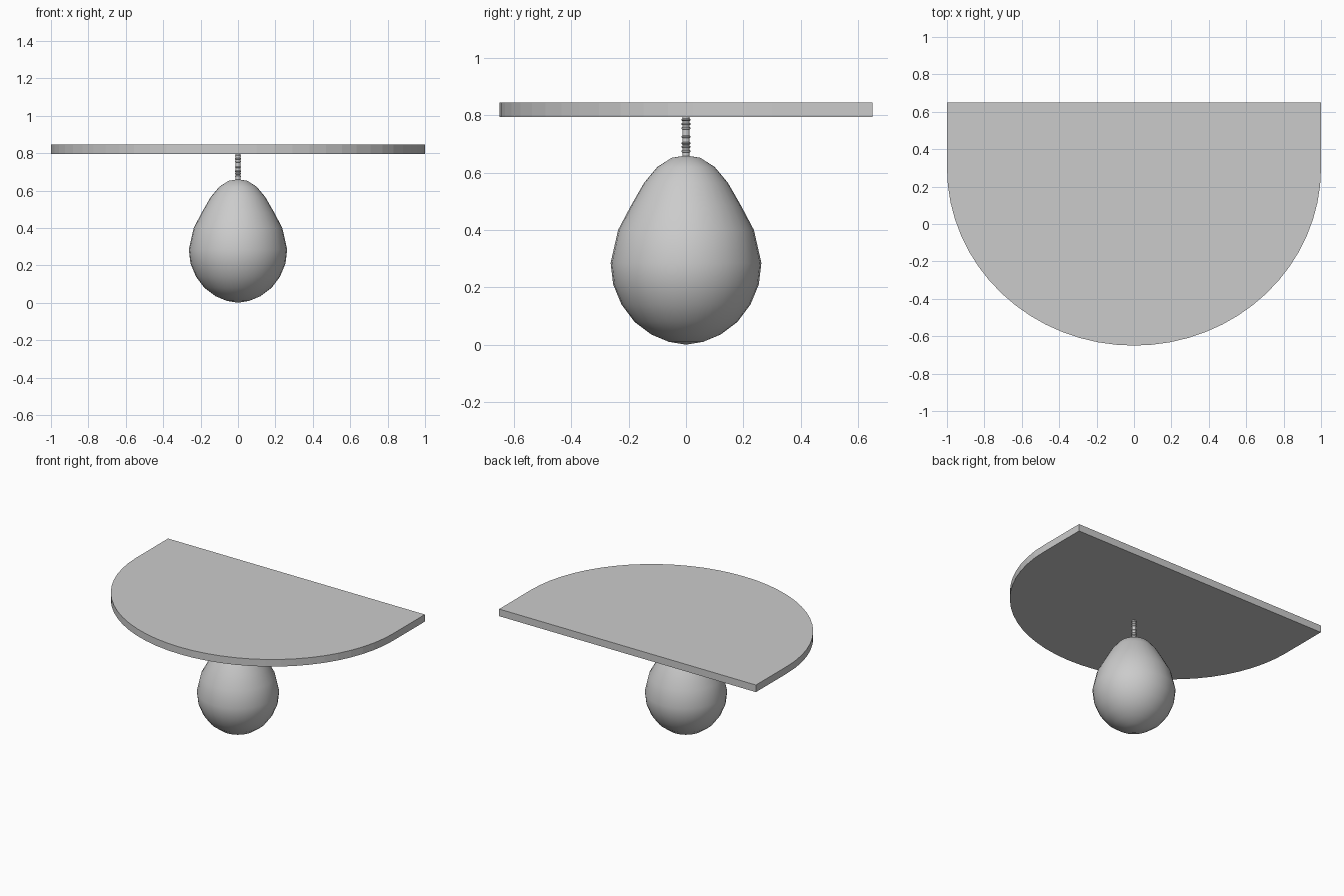
import bpy, bmesh, math

if "Cube" in bpy.data.objects:
    bpy.data.objects.remove(bpy.data.objects["Cube"], do_unlink=True)

grey = bpy.data.materials.new("plain grey")
grey.use_nodes = True
colour = (0.6, 0.6, 0.6, 1)
grey.diffuse_color = colour
grey.node_tree.nodes["Principled BSDF"].inputs["Base Color"].default_value = colour


def finish(name, bm, angle=None):
    """Turn a bmesh into a named, coloured object."""
    bmesh.ops.recalc_face_normals(bm, faces=bm.faces)
    mesh = bpy.data.meshes.new(name)
    bm.to_mesh(mesh)
    bm.free()
    mesh.materials.append(grey)
    obj = bpy.data.objects.new(name, mesh)
    bpy.context.collection.objects.link(obj)
    if angle:
        bpy.ops.object.select_all(action="DESELECT")
        obj.select_set(True)
        bpy.context.view_layer.objects.active = obj
        bpy.ops.object.shade_smooth_by_angle(angle=math.radians(angle))
    return obj


def lathe(name, profile, sides, angle):
    """Revolve (radius, height) points about the z axis."""
    bm = bmesh.new()
    verts = [bm.verts.new((r, 0, z)) for r, z in profile]
    edges = [bm.edges.new(pair) for pair in zip(verts, verts[1:])]
    bmesh.ops.spin(bm, geom=verts + edges, cent=(0, 0, 0), axis=(0, 0, 1),
                   angle=math.tau, steps=sides, use_duplicate=False)
    bmesh.ops.remove_doubles(bm, verts=bm.verts, dist=0.0001)
    return finish(name, bm, angle)


# Shelf top: straight back edge, half-ellipse front
steps = 32
bm = bmesh.new()
outline = [(1, 0.65), (-1, 0.65)]
for i in range(steps + 1):
    a = math.pi * (1 + i / steps)
    outline.append((math.cos(a), 0.3 + 0.95 * math.sin(a)))
face = bm.faces.new([bm.verts.new((x, y, 0.795)) for x, y in outline])
side = bmesh.ops.extrude_face_region(bm, geom=[face])["geom"]
bmesh.ops.translate(bm, vec=(0, 0, 0.05),
                    verts=[g for g in side if isinstance(g, bmesh.types.BMVert)])
finish("shelf_top", bm)

# Egg-shaped body
lathe("egg_body", [(0, 0), (0.06, 0.01), (0.12, 0.035), (0.18, 0.08),
                   (0.225, 0.14), (0.254, 0.21), (0.263, 0.285),
                   (0.237, 0.4), (0.192, 0.485), (0.146, 0.565),
                   (0.1, 0.62), (0.05, 0.652), (0, 0.66)], 32, 60)

# Thin stem with raised rings
stem = [(0, 0.64), (0.013, 0.64)]
for z in (0.675, 0.69, 0.703, 0.725, 0.755, 0.77, 0.785):
    stem += [(0.013, z - 0.004), (0.016, z - 0.002), (0.016, z + 0.002), (0.013, z + 0.004)]
stem += [(0.013, 0.8), (0, 0.8)]
lathe("ringed_stem", stem, 16, 30)
